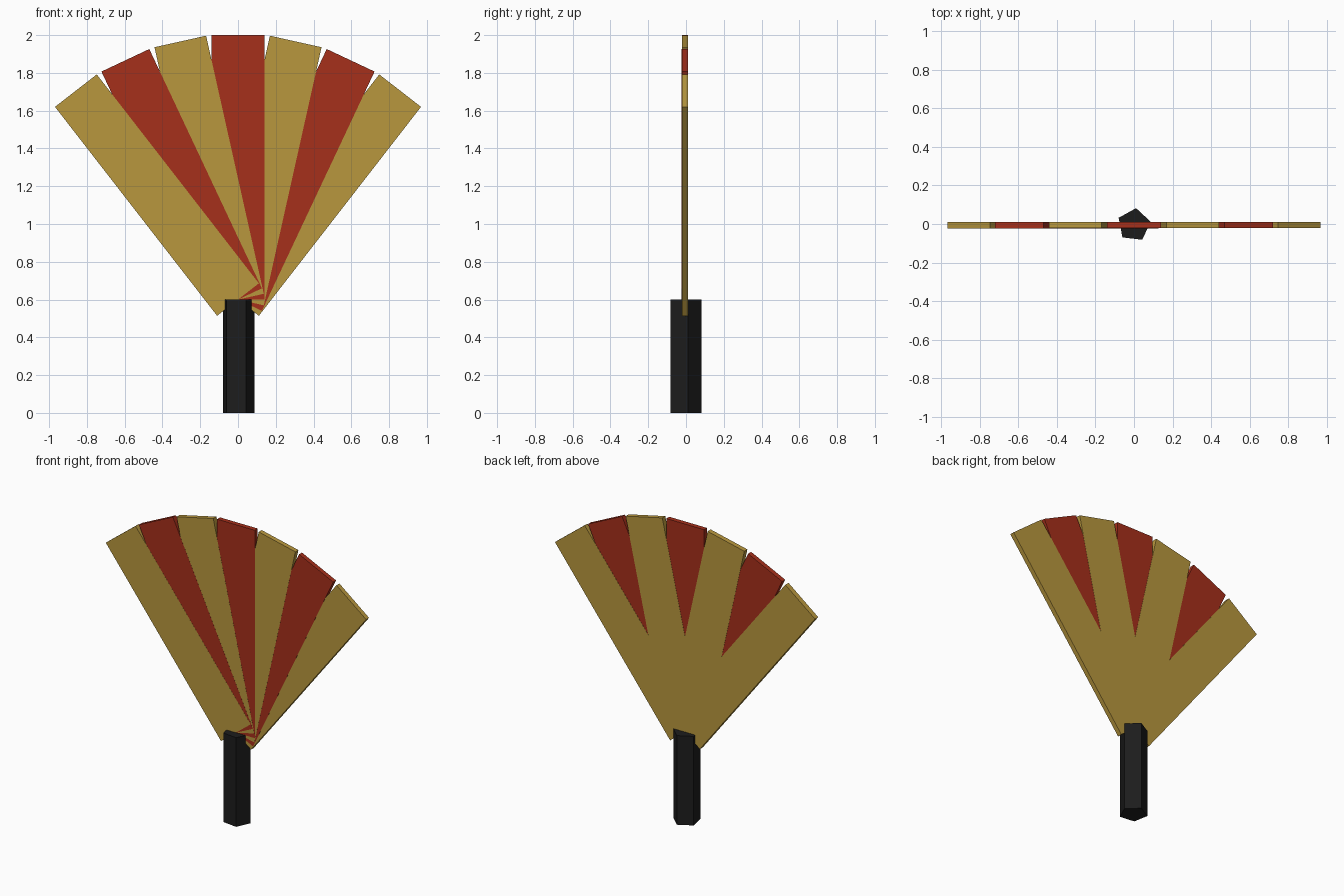
import bpy
import math
from mathutils import Matrix

cube = bpy.data.objects.get("Cube")
if cube:
    bpy.data.objects.remove(cube, do_unlink=True)


def make_material(name, rgb):
    mat = bpy.data.materials.new(name)
    mat.use_nodes = True
    colour = (*rgb, 1.0)
    mat.diffuse_color = colour
    mat.node_tree.nodes["Principled BSDF"].inputs["Base Color"].default_value = colour
    return mat


gold = make_material("gold", (0.48, 0.31, 0.048))
red = make_material("deep red", (0.38, 0.029, 0.011))
black = make_material("black", (0.012, 0.012, 0.012))

PIVOT_Z = 0.6
CENTRE_Y = -0.005
BLADE_WIDTH = 0.28
BLADE_LENGTH = 1.4
BLADE_STEP = 0.22
HALF_THICKNESS = 0.015
LAYER = 0.0005


# Blade: a flat board whose base is centred on the pivot
def add_blade(name, angle, front, back, mat):
    bpy.ops.mesh.primitive_cube_add(size=1)
    blade = bpy.context.object
    blade.name = name
    shape = (Matrix.Translation((0, (front + back) / 2, BLADE_LENGTH / 2))
             @ Matrix.Diagonal((BLADE_WIDTH, back - front, BLADE_LENGTH, 1)))
    blade.data.transform(shape)
    blade.location = (0, CENTRE_Y, PIVOT_Z)
    blade.rotation_euler.y = angle
    blade.data.materials.append(mat)


# Fan: on the front each blade laps over its neighbour toward +x,
# on the back the gold blades lap over the red ones
for i in range(-3, 4):
    is_gold = i % 2 == 1
    front = -HALF_THICKNESS - LAYER * (3 - i)
    back = HALF_THICKNESS + (2 * LAYER if is_gold else 0)
    name = "gold_blade" if is_gold else "red_blade"
    add_blade(f"{name}_{i + 4}", i * BLADE_STEP, front, back, gold if is_gold else red)

# Handle: five-sided upright grip
bpy.ops.mesh.primitive_cylinder_add(vertices=5, radius=0.088, depth=PIVOT_Z,
                                    location=(0, CENTRE_Y, PIVOT_Z / 2))
handle = bpy.context.object
handle.name = "handle"
handle.rotation_euler.z = math.radians(-7)
handle.data.materials.append(black)
